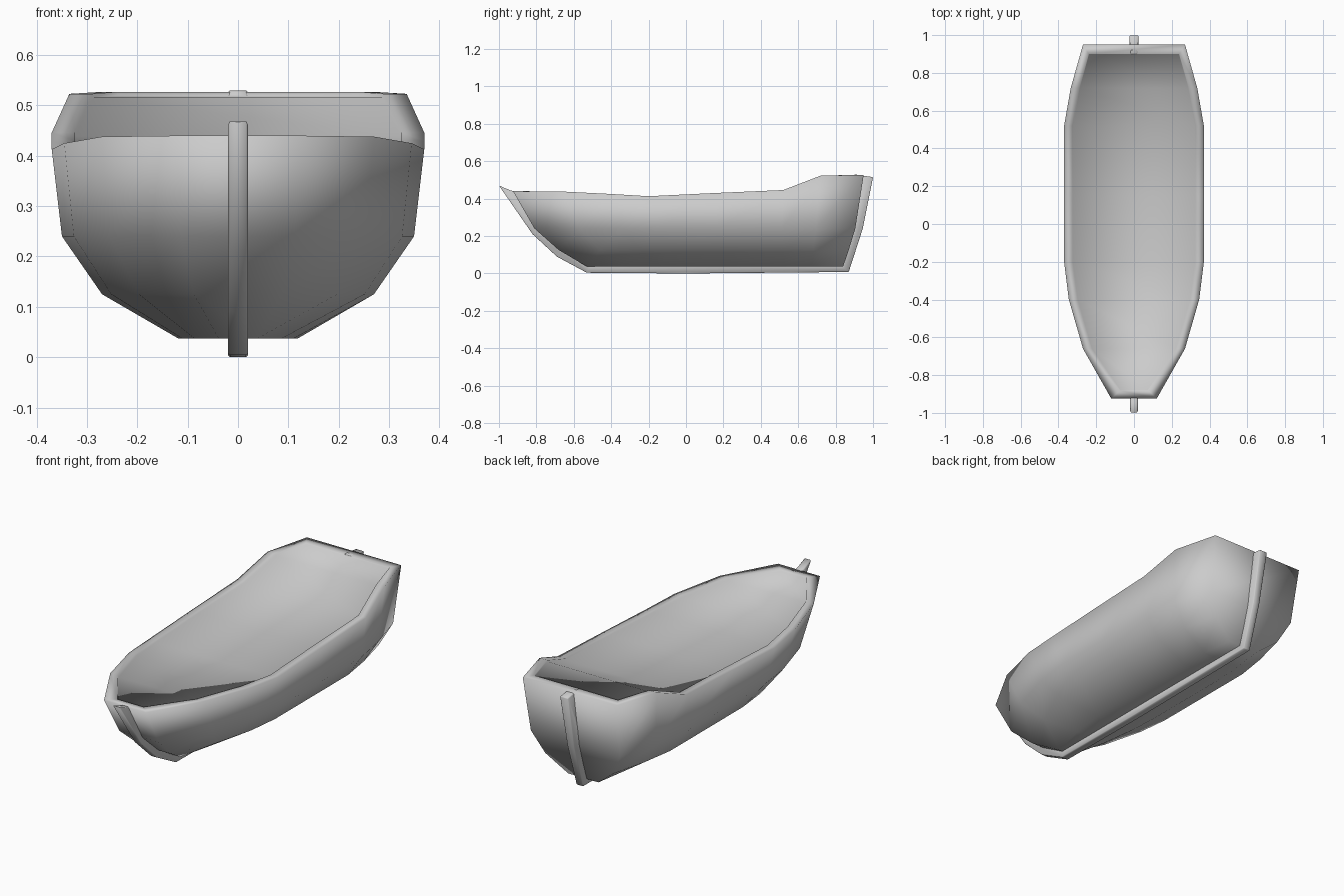
import bpy, bmesh, math

if "Cube" in bpy.data.objects:
    bpy.data.objects.remove(bpy.data.objects["Cube"])

# Hull stations: (y along the rail, half width, rail height)
STATIONS = [(-0.925, 0.12, 0.44), (-0.66, 0.27, 0.438), (-0.40, 0.345, 0.425),
            (-0.20, 0.37, 0.413), (0.15, 0.37, 0.43), (0.52, 0.37, 0.446),
            (0.72, 0.335, 0.523), (0.95, 0.27, 0.527)]
# Lower chines: (bow y, stern y, height, width relative to the rail)
CHINES = [(-0.53, 0.84, 0.037, 0.32), (-0.68, 0.87, 0.125, 0.73), (-0.81, 0.905, 0.24, 0.945)]
RIM, DEPTH = 0.045, 0.007


def finish(name, bm, angle):
    bmesh.ops.recalc_face_normals(bm, faces=bm.faces)
    mesh = bpy.data.meshes.new(name)
    bm.to_mesh(mesh)
    bm.free()
    ob = bpy.data.objects.new(name, mesh)
    bpy.context.collection.objects.link(ob)
    bpy.ops.object.select_all(action='DESELECT')
    ob.select_set(True)
    bpy.context.view_layer.objects.active = ob
    if angle:
        bpy.ops.object.shade_smooth_by_angle(angle=math.radians(angle))
    else:
        bpy.ops.object.shade_smooth()
    return ob


# Hull with a barely recessed deck: each station is a closed ring of points
bm = bmesh.new()
y0, y1 = STATIONS[0][0], STATIONS[-1][0]
last = len(STATIONS) - 1
rings = []
for i, (y, w, z) in enumerate(STATIONS):
    t = (y - y0) / (y1 - y0)
    half = [(w * r, b + (s - b) * t, h) for b, s, h, r in CHINES]
    half.append((w, y, z))
    # inner rim and deck edge, pulled inward at both ends
    yi = y + 0.045 if i == 0 else y - 0.05 if i == last else y
    wi = w - RIM + (0.015 if i == last else 0)
    half.append((wi, yi, z))
    half.append((wi - 0.003, yi, z - DEPTH))
    full = half + [(-x, yy, zz) for x, yy, zz in reversed(half)]
    rings.append([bm.verts.new(p) for p in full])
n = len(rings[0])
for a, b in zip(rings, rings[1:]):
    for k in range(n):
        j = (k + 1) % n
        bm.faces.new((a[k], a[j], b[j], b[k]))
# Bow and stern panels, end rims and inner end walls
for r in (rings[0], rings[-1]):
    for k in range(5):
        bm.faces.new((r[k], r[k + 1], r[n - 2 - k], r[n - 1 - k]))
finish("hull", bm, None)

# Keel running from stem post to stern post
outer = [(-1.0, 0.47), (-0.82, 0.21), (-0.69, 0.09), (-0.53, 0.004), (0.0, 0.0),
         (0.87, 0.008), (0.945, 0.24), (1.0, 0.515)]
inner = [(0.90, 0.53), (0.86, 0.24), (0.80, 0.06), (-0.50, 0.06), (-0.65, 0.15),
         (-0.77, 0.26), (-0.88, 0.43), (-0.94, 0.445)]
bm = bmesh.new()
face = bm.faces.new([bm.verts.new((-0.02, y, z)) for y, z in outer + inner])
ext = bmesh.ops.extrude_face_region(bm, geom=[face])
bmesh.ops.translate(bm, vec=(0.04, 0, 0),
                    verts=[v for v in ext["geom"] if isinstance(v, bmesh.types.BMVert)])
# Slightly wider head on the stern post
for v in bm.verts:
    if v.co.y > 0.99:
        v.co.x *= 1.2
keel = finish("keel", bm, 100)
bev = keel.modifiers.new("soft_edges", 'BEVEL')
bev.width = 0.004
bev.segments = 1
bev.limit_method = 'ANGLE'
bev.angle_limit = math.radians(60)
